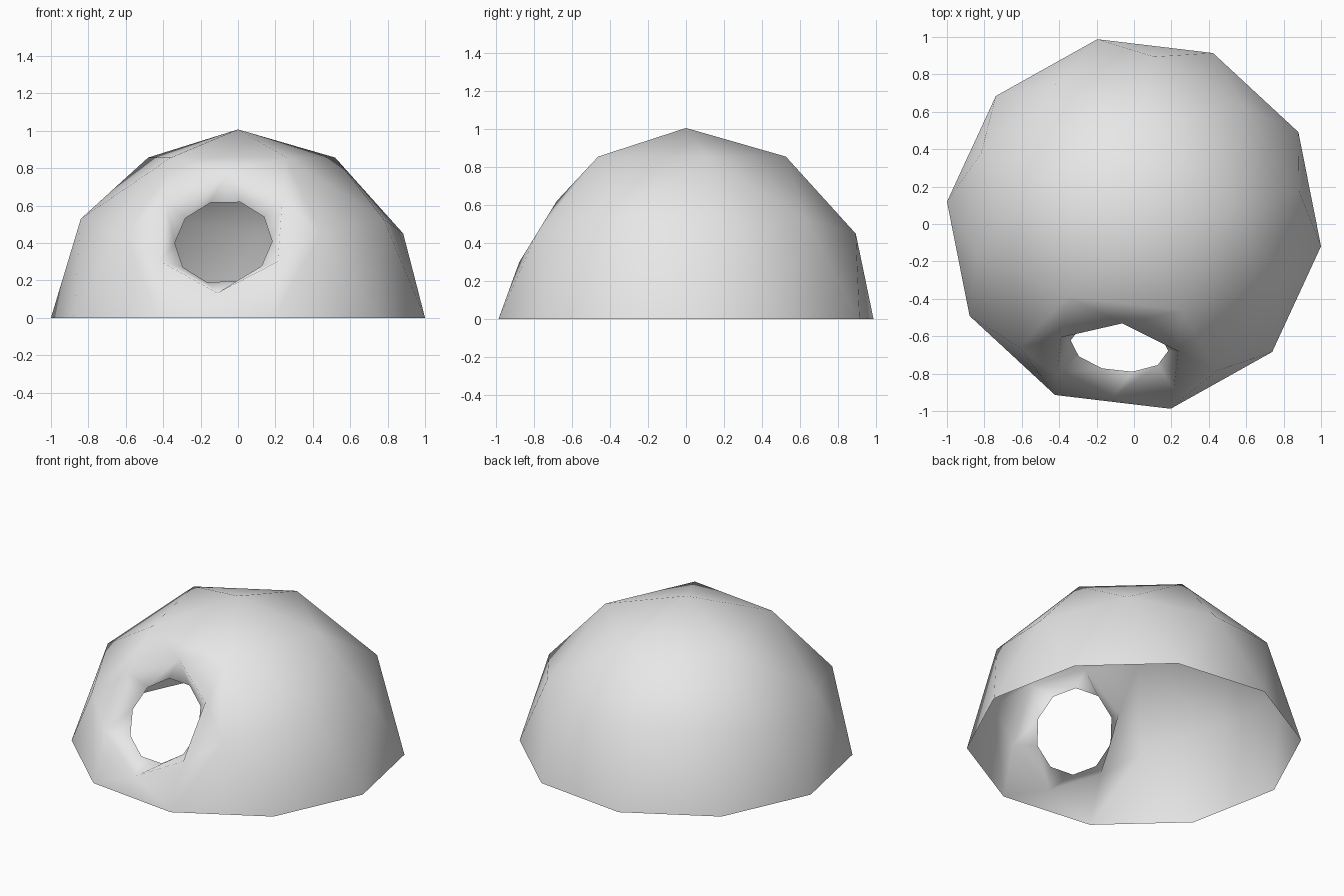
import bpy
import bmesh
import math
from mathutils import Matrix, Vector

cube = bpy.data.objects.get("Cube")
if cube:
    bpy.data.objects.remove(cube)

RADIUS = 1.007
TURN = math.radians(11.2)

clay = bpy.data.materials.new("plain_grey")
clay.use_nodes = True
grey = (0.8, 0.8, 0.8, 1)
clay.diffuse_color = grey
clay.node_tree.nodes["Principled BSDF"].inputs["Base Color"].default_value = grey

# Open dome: the upper half of a coarse icosphere
bm = bmesh.new()
bmesh.ops.create_icosphere(bm, subdivisions=2, radius=RADIUS,
                           matrix=Matrix.Rotation(TURN, 4, 'Z'))
bmesh.ops.delete(bm, geom=[v for v in bm.verts if v.co.z < -0.1], context='VERTS')

# Axes of the doorway, centred on one vertex at the front
centre = min(bm.verts, key=lambda v: (v.co - Vector((-0.1, -0.85, 0.53))).length)
peak = centre.co.copy()
out = peak.normalized()
side = Vector((-out.y, out.x, 0)).normalized()
up = out.cross(side)


def angle(v):
    return math.atan2(v.co.dot(up), v.co.dot(side)) % math.tau


def stitch(outer, inner):
    """Fill between two rings with triangles, advancing by angle."""
    outer, inner = sorted(outer, key=angle), sorted(inner, key=angle)
    start = min(range(len(inner)), key=lambda k: abs(
        math.remainder(angle(inner[k]) - angle(outer[0]), math.tau)))
    inner = inner[start:] + inner[:start]
    base = angle(outer[0])

    def turn(ring, k):
        first = math.remainder(angle(ring[0]) - base, math.tau)
        return first + (angle(ring[k % len(ring)]) - angle(ring[0])) % math.tau \
            + math.tau * (k // len(ring))

    i = j = 0
    while i < len(outer) or j < len(inner):
        a, b = outer[i % len(outer)], inner[j % len(inner)]
        step_outer = j == len(inner) or (
            i < len(outer) and turn(outer, i + 1) <= turn(inner, j + 1))
        if step_outer:
            i += 1
            bm.faces.new((a, outer[i % len(outer)], b))
        else:
            j += 1
            bm.faces.new((a, inner[j % len(inner)], b))


# Doorway: six-sided lip on the dome surface, then a sunken ten-sided rim
border = sorted((e.other_vert(centre) for e in centre.link_edges), key=angle)
bmesh.ops.delete(bm, geom=[centre], context='VERTS')
lip = []
for k, v in enumerate(border):
    middle = (v.co + border[(k + 1) % len(border)].co) / 2
    lip.append(bm.verts.new(peak.lerp(middle, 0.75)))
rim = []
for k in range(10):
    a = math.tau * k / 10 + 0.02
    rim.append(bm.verts.new(out * 0.77 + (side * math.cos(a) + up * math.sin(a)) * 0.262))
stitch(border, lip)
stitch(lip, rim)

bmesh.ops.recalc_face_normals(bm, faces=bm.faces)
if sum(f.normal.dot(f.calc_center_median()) for f in bm.faces) < 0:
    bmesh.ops.reverse_faces(bm, faces=bm.faces)
for f in bm.faces:
    f.smooth = True

mesh = bpy.data.meshes.new("dome_shell")
bm.to_mesh(mesh)
bm.free()
mesh.materials.append(clay)
dome = bpy.data.objects.new("dome_shell", mesh)
bpy.context.collection.objects.link(dome)
